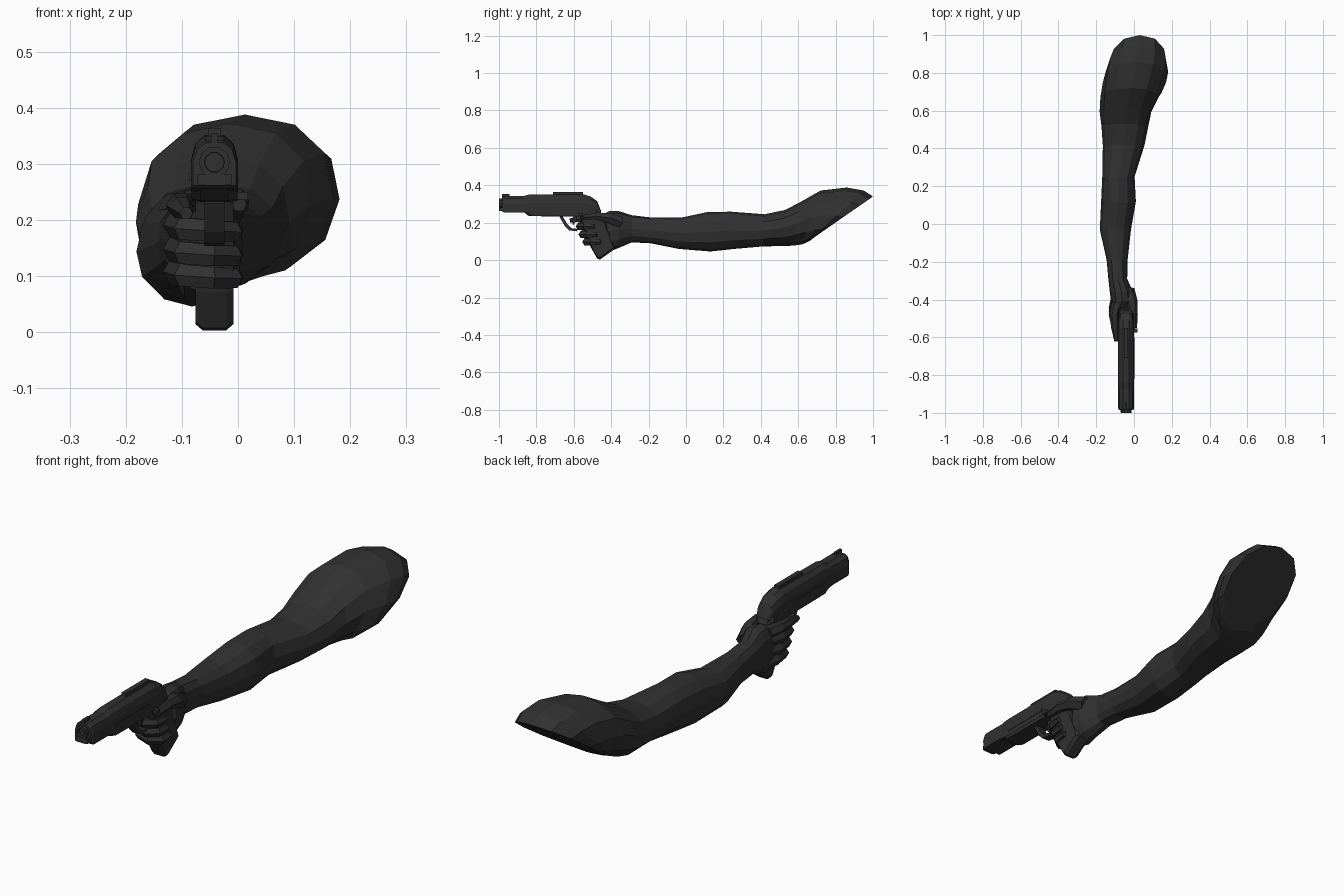
import bpy, bmesh
from math import sin, cos, pi, copysign
from mathutils import Vector

dark = bpy.data.materials.new("dark")
dark.diffuse_color = (0.03, 0.03, 0.03, 1)
GX = -0.042  # centre line of the pistol


def loft(name, rings):
    """Bridge closed rings of points and cap both ends."""
    bm = bmesh.new()
    vs = [[bm.verts.new(p) for p in r] for r in rings]
    n = len(vs[0])
    for a, b in zip(vs, vs[1:]):
        for i in range(n):
            j = (i + 1) % n
            bm.faces.new((a[i], a[j], b[j], b[i]))
    bm.faces.new(vs[0])
    bm.faces.new(vs[-1])
    bmesh.ops.recalc_face_normals(bm, faces=bm.faces)
    me = bpy.data.meshes.new(name)
    bm.to_mesh(me)
    bm.free()
    ob = bpy.data.objects.new(name, me)
    bpy.context.collection.objects.link(ob)
    me.materials.append(dark)
    return ob


def limb_ring(yt, zt, yb, zb, xl, xr, skew=0.0, n=12):
    """Tilted rounded ring from its top and bottom points and x extents."""
    top, bot = Vector((0, yt, zt)), Vector((0, yb, zb))
    mid, half = (top + bot) / 2, (top - bot) / 2
    out = []
    for i in range(n):
        a = 2 * pi * i / n
        c, s = [copysign(abs(v) ** 0.9, v) for v in (cos(a), sin(a))]
        p = mid + half * s
        out.append((((xl + xr) + (xr - xl) * c) / 2 + skew * s, p.y, p.z))
    return out


def tube(name, pts, radii, sides=6):
    """Faceted tube along a path."""
    pts = [Vector(p) for p in pts]
    rings = []
    for i, p in enumerate(pts):
        d = (pts[min(i + 1, len(pts) - 1)] - pts[max(i - 1, 0)]).normalized()
        u = d.cross(Vector((0, 0, 1))).normalized()
        w = u.cross(d)
        rings.append([p + radii[i] * (u * cos(2 * pi * k / sides) + w * sin(2 * pi * k / sides))
                      for k in range(sides)])
    return loft(name, rings)


def plate(name, prof, half, x=GX):
    """Side profile (y, z) extruded in x with chamfered sides."""
    cy = sum(p[0] for p in prof) / len(prof)
    cz = sum(p[1] for p in prof) / len(prof)
    rings = []
    for k, s in ((-1, 0.9), (-0.6, 1), (0.6, 1), (1, 0.9)):
        rings.append([(x + k * half, cy + (y - cy) * s, cz + (z - cz) * s) for y, z in prof])
    return loft(name, rings)


def box(name, lo, hi):
    (a, b, c), (d, e, f) = lo, hi
    return loft(name, [[(a, y, c), (d, y, c), (d, y, f), (a, y, f)] for y in (b, e)])


# Arm from the hand back to the slanted shoulder cut
loft("arm", [limb_ring(*r) for r in (
    (-0.46, 0.235, -0.45, 0.075, -0.115, -0.035),
    (-0.41, 0.262, -0.41, 0.045, -0.122, -0.005),
    (-0.36, 0.262, -0.36, 0.065, -0.128, -0.005),
    (-0.29, 0.240, -0.29, 0.095, -0.136, -0.036),
    (-0.19, 0.228, -0.19, 0.090, -0.145, -0.034),
    (-0.02, 0.228, -0.04, 0.060, -0.181, -0.016),
    (0.11, 0.256, 0.13, 0.046, -0.174, 0.010),
    (0.24, 0.259, 0.26, 0.060, -0.168, 0.003),
    (0.42, 0.245, 0.41, 0.073, -0.165, 0.055),
    (0.53, 0.268, 0.50, 0.075, -0.172, 0.075, 0.005),
    (0.62, 0.315, 0.57, 0.077, -0.182, 0.092, 0.01),
    (0.72, 0.372, 0.62, 0.084, -0.178, 0.130, 0.01),
    (0.86, 0.388, 0.64, 0.092, -0.165, 0.170, 0.01),
    (0.95, 0.372, 0.66, 0.102, -0.150, 0.181, 0.01),
    (1.00, 0.340, 0.69, 0.125, -0.130, 0.172, 0.01))])

# Curled fingers wrapping round the front of the grip
for name, z, y in (("middle_finger", 0.185, 0.0), ("ring_finger", 0.142, 0.015), ("little_finger", 0.102, 0.035)):
    tube(name, [(-0.095, -0.42 + y, z + 0.008), (-0.108, -0.48 + y, z + 0.006), (-0.095, -0.555 + y, z),
                (-0.045, -0.568 + y, z - 0.005), (-0.010, -0.54 + y, z - 0.006), (-0.004, -0.49 + y, z - 0.004)],
         [0.026, 0.026, 0.023, 0.022, 0.02, 0.014])

# Straight index finger beside the frame, thumb on the other side
tube("index_finger", [(-0.09, -0.42, 0.222), (-0.104, -0.48, 0.226), (-0.1, -0.55, 0.222), (-0.092, -0.62, 0.212)],
     [0.028, 0.025, 0.021, 0.012])
tube("thumb", [(-0.03, -0.35, 0.2), (-0.012, -0.41, 0.225), (-0.002, -0.48, 0.235), (0.002, -0.55, 0.228)],
     [0.034, 0.031, 0.022, 0.014])

# Grip with pointed butt
plate("grip", [(-0.57, 0.24), (-0.46, 0.255), (-0.43, 0.2), (-0.38, 0.06), (-0.46, 0.003), (-0.475, 0.008), (-0.51, 0.07)], 0.034)


# Slide: one chamfered section swept along y
def slide_ring(y, zb, zt, w):
    sec = ((1, 0), (1, 0.55), (0.82, 0.84), (0.4, 1))
    pts = list(sec) + [(-a, b) for a, b in reversed(sec)]
    return [(GX + a * w, y, zb + b * (zt - zb)) for a, b in pts]


slide = loft("slide", [slide_ring(*r) for r in (
    (-0.985, 0.262, 0.338, 0.038), (-0.975, 0.255, 0.342, 0.042), (-0.87, 0.255, 0.342, 0.042),
    (-0.84, 0.25, 0.350, 0.042), (-0.55, 0.25, 0.352, 0.042), (-0.51, 0.25, 0.340, 0.041),
    (-0.475, 0.25, 0.315, 0.036), (-0.455, 0.25, 0.265, 0.028))])

# Barrel with an open bore
prof = ((0.020, -0.93), (0.028, -0.985), (0.028, -1.0), (0.018, -1.0), (0.016, -0.95))
loft("barrel", [[(GX + r * cos(k * pi / 5), y, 0.303 + r * sin(k * pi / 5)) for k in range(10)] for r, y in prof])
plate("muzzle_lug", [(-1.0, 0.262), (-0.96, 0.262), (-0.96, 0.282), (-1.0, 0.282)], 0.03)

# Frame rail, sights, side panels
plate("frame", [(-0.87, 0.258), (-0.84, 0.235), (-0.5, 0.232), (-0.45, 0.245), (-0.46, 0.265), (-0.86, 0.265)], 0.041)
box("front_sight", (GX - 0.006, -0.985, 0.335), (GX + 0.006, -0.945, 0.354))
box("top_rib", (GX - 0.011, -0.71, 0.345), (GX + 0.011, -0.55, 0.363))
for s in (-1, 1):
    x = GX + s * 0.041
    box("side_panel", (x - 0.003, -0.82, 0.27), (x + 0.003, -0.6, 0.285))
box("slide_lever", (-0.004, -0.575, 0.236), (0.018, -0.552, 0.25))

# Trigger guard and trigger
guard = [(-0.67, 0.236), (-0.64, 0.185), (-0.62, 0.165), (-0.58, 0.16), (-0.55, 0.19)]
loft("trigger_guard", [[(GX + a * 0.018, y + b * 0.006, z + b * 0.006) for a, b in ((-1, -1), (1, -1), (1, 1), (-1, 1))]
                       for y, z in guard])
plate("trigger", [(-0.6, 0.24), (-0.58, 0.24), (-0.59, 0.205), (-0.605, 0.185), (-0.608, 0.21)], 0.008)
